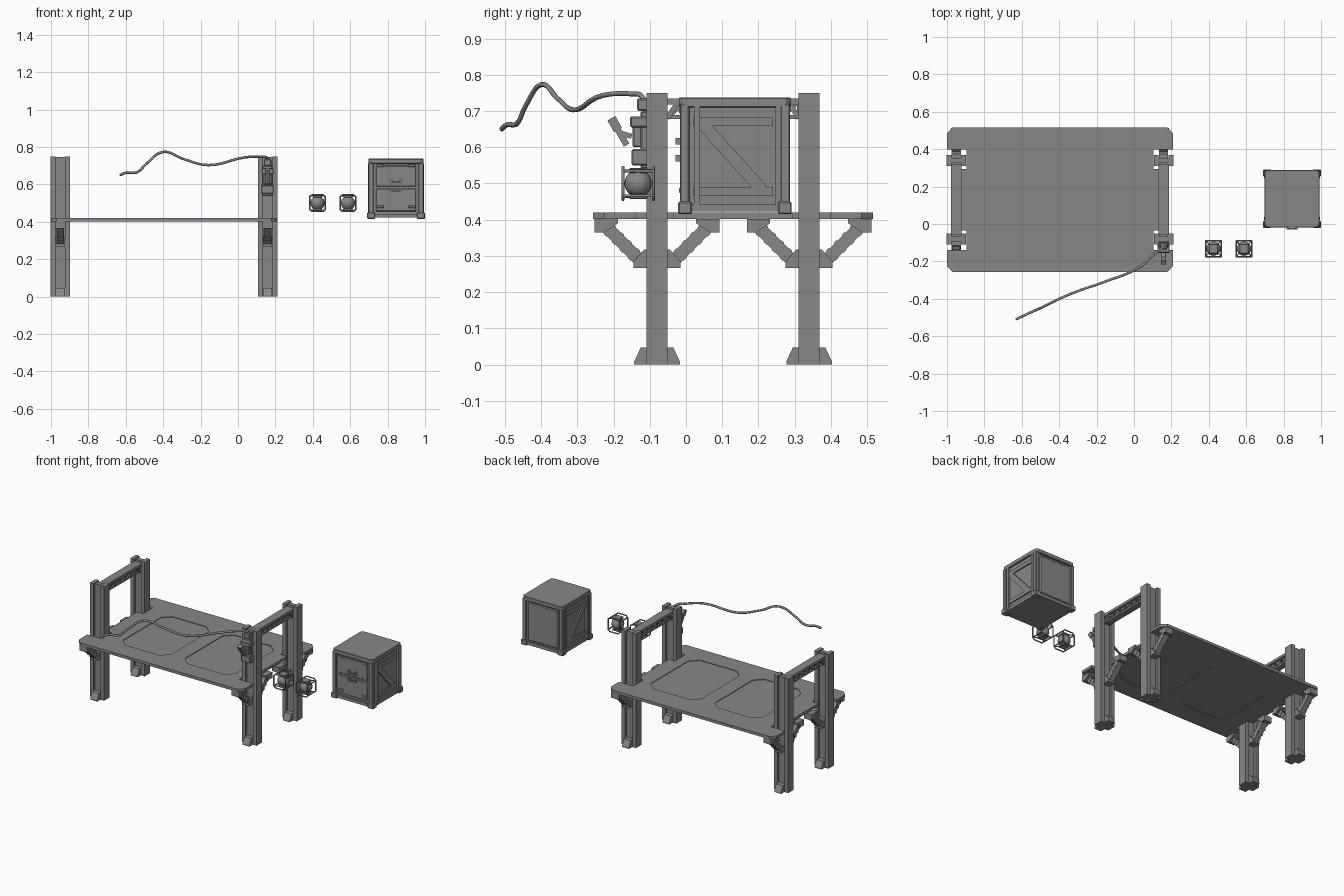
import bpy, bmesh, math
from mathutils import Vector

if "Cube" in bpy.data.objects:
    bpy.data.objects.remove(bpy.data.objects["Cube"], do_unlink=True)

COLOUR = (0.25, 0.243, 0.243, 1)
steel = bpy.data.materials.new("warm_grey")
steel.use_nodes = True
steel.diffuse_color = COLOUR
steel.node_tree.nodes["Principled BSDF"].inputs["Base Color"].default_value = COLOUR


def finish(name, bm, bevel=0):
    """Turn a bmesh into a named object, optionally with chamfered edges."""
    bmesh.ops.recalc_face_normals(bm, faces=bm.faces)
    if bevel:
        bmesh.ops.bevel(bm, geom=bm.edges[:], offset=bevel, segments=1, affect='EDGES')
    mesh = bpy.data.meshes.new(name)
    bm.to_mesh(mesh)
    bm.free()
    mesh.materials.append(steel)
    ob = bpy.data.objects.new(name, mesh)
    bpy.context.collection.objects.link(ob)
    return ob


def prism(name, outline, axis, lo, hi, bevel=0):
    """Extrude a 2D outline along an axis."""
    place = {'x': lambda u, v, w: (w, u, v),
             'y': lambda u, v, w: (u, w, v),
             'z': lambda u, v, w: (u, v, w)}[axis]
    bm = bmesh.new()
    face = bm.faces.new([bm.verts.new(place(u, v, lo)) for u, v in outline])
    new = bmesh.ops.extrude_face_region(bm, geom=[face])["geom"]
    shift = Vector(place(0, 0, hi - lo))
    bmesh.ops.translate(bm, vec=shift, verts=[g for g in new if isinstance(g, bmesh.types.BMVert)])
    return finish(name, bm, bevel)


def box(name, x, y, z, bevel=0):
    outline = [(x[0], y[0]), (x[1], y[0]), (x[1], y[1]), (x[0], y[1])]
    return prism(name, outline, 'z', z[0], z[1], bevel)


def strip(name, a, b, width, axis, lo, hi):
    """Straight bar from a to b, lying across the axis."""
    a, b = Vector(a), Vector(b)
    d = (b - a).normalized() * width / 2
    n = Vector((-d.y, d.x))
    return prism(name, [a + n, b + n, b - n, a - n], axis, lo, hi)


def tube(name, points, radius, kind='POLY'):
    curve = bpy.data.curves.new(name, 'CURVE')
    curve.dimensions = '3D'
    curve.bevel_depth = radius
    curve.bevel_resolution = 2
    curve.resolution_u = 6
    curve.use_fill_caps = True
    spline = curve.splines.new(kind)
    if kind == 'BEZIER':
        spline.bezier_points.add(len(points) - 1)
        for p, co in zip(spline.bezier_points, points):
            p.co = co
            p.handle_left_type = p.handle_right_type = 'AUTO'
    else:
        spline.points.add(len(points) - 1)
        for p, co in zip(spline.points, points):
            p.co = (*co, 1)
    curve.materials.append(steel)
    ob = bpy.data.objects.new(name, curve)
    bpy.context.collection.objects.link(ob)
    return ob


def smooth(ob):
    for p in ob.data.polygons:
        p.use_smooth = True


def chamfered(x, y, c):
    (a, b), (p, q) = x, y
    return [(a + c, p), (b - c, p), (b, p + c), (b, q - c),
            (b - c, q), (a + c, q), (a, q - c), (a, p + c)]


CX, CY = -0.396, 0.13      # centre of the table
PX, PY = 0.554, 0.21       # post offsets from that centre

# Table top: one quarter outline, mirrored round; notched at the posts
quarter = [(0.545, 0), (0.545, 0.165), (0.5, 0.165), (0.5, 0.268),
           (0.604, 0.268), (0.604, 0.355), (0.574, 0.387)]
outline = []
for sx, sy in ((1, 1), (-1, 1), (-1, -1), (1, -1)):
    pts = [p for p in quarter if p[1] or sy == 1]
    pts = pts if sx * sy == 1 else pts[::-1]
    outline += [(CX + sx * u, CY + sy * v) for u, v in pts]
table = prism("table_top", outline, 'z', 0.402, 0.42)

# Shallow panels sunk into both faces of the table
for x in ((-0.78, -0.43), (-0.33, 0.04)):
    for z in ((0.416, 0.43), (0.39, 0.406)):
        cutter = prism("panel_cutter", chamfered(x, (-0.13, 0.36), 0.05), 'z', *z)
        cutter.hide_render = True
        mod = table.modifiers.new("panel", 'BOOLEAN')
        mod.operation, mod.solver, mod.object = 'DIFFERENCE', 'EXACT', cutter
        bpy.context.view_layer.objects.active = table
        bpy.ops.object.modifier_apply(modifier=mod.name)
        bpy.data.objects.remove(cutter, do_unlink=True)

# Posts with feet, collars and diagonal braces
for sx in (-1, 1):
    x = CX + sx * PX
    for sy in (-1, 1):
        y = CY + sy * PY
        for s in (-1, 1):
            box("post_flange", sorted((x + s * 0.026, x + s * 0.052)), (y - 0.029, y + 0.029), (0, 0.75))
        box("post_web", (x - 0.03, x + 0.03), (y - 0.014, y + 0.014), (0, 0.745))
        foot = [(-0.063, 0), (0.063, 0), (0.063, 0.008), (0.045, 0.047), (-0.045, 0.047), (-0.063, 0.008)]
        prism("post_foot", [(y + u, v) for u, v in foot], 'x', x - 0.025, x + 0.025)
        collar = [(-0.065, 0.267), (0.065, 0.267), (0.065, 0.285), (0.035, 0.318), (-0.035, 0.318), (-0.065, 0.285)]
        prism("brace_collar", [(y + u, v) for u, v in collar], 'x', x - 0.025, x + 0.025)
        for s in (-1, 1):
            strip("diagonal_brace", (y + s * 0.045, 0.285), (y + s * 0.145, 0.385), 0.034, 'x', x - 0.018, x + 0.018)
            bracket = [(0.108, 0.402), (0.172, 0.402), (0.172, 0.365), (0.145, 0.365), (0.108, 0.39)]
            prism("brace_bracket", [(y + s * u, v) for u, v in bracket], 'x', x - 0.028, x + 0.028)
            for k in range(4):
                t = 0.06 + 0.022 * k
                strip("brace_rib", (y + s * t, 0.24 + t), (y + s * (t + 0.008), 0.248 + t),
                      0.038, 'x', x - 0.021, x + 0.021)

    # Lattice rail joining the two posts
    ends = (CY - PY + 0.02, CY + PY - 0.02)
    box("rail_top_chord", (x - 0.028, x + 0.028), ends, (0.718, 0.735))
    box("rail_bottom_chord", (x - 0.02, x + 0.02), ends, (0.678, 0.689))
    for k in range(7):
        y = CY + (k - 3) * 0.052
        strip("rail_lattice", (y - 0.022, 0.684), (y + 0.022, 0.722), 0.01, 'x', x - 0.014, x + 0.014)
        box("rail_upright", (x - 0.018, x + 0.018), (y + 0.02, y + 0.03), (0.68, 0.72))
    for s in (-1, 1):
        y = CY + s * (PY - 0.028)
        strip("rail_gusset", (y, 0.68), (y - s * 0.03, 0.725), 0.014, 'x', x - 0.025, x + 0.025)

# Tap fixture on the front left post
tx = 0.158
for name, w, y, z in (("tap_back_plate", 0.026, (-0.125, -0.09), (0.54, 0.70)),
                      ("tap_head", 0.033, (-0.155, -0.1), (0.655, 0.685)),
                      ("tap_body", 0.022, (-0.148, -0.1), (0.60, 0.66)),
                      ("tap_lower_block", 0.033, (-0.15, -0.1), (0.55, 0.595)),
                      ("tap_hose_socket", 0.02, (-0.135, -0.1), (0.70, 0.735))):
    box(name, (tx - w, tx + w), y, z, 0.004)
strip("lever_arm", (-0.15, 0.63), (-0.185, 0.64), 0.014, 'x', tx - 0.01, tx + 0.01)
strip("lever_handle", (-0.164, 0.606), (-0.195, 0.66), 0.017, 'x', tx - 0.012, tx + 0.012)
strip("lever_grip", (-0.188, 0.648), (-0.206, 0.68), 0.025, 'x', tx - 0.014, tx + 0.014)

# Hanging hose
hose = [(0.165, -0.11, 0.70), (0.16, -0.12, 0.738), (0.12, -0.15, 0.747), (0.03, -0.23, 0.743),
        (-0.16, -0.31, 0.703), (-0.29, -0.355, 0.735), (-0.40, -0.40, 0.773), (-0.49, -0.445, 0.71),
        (-0.54, -0.467, 0.665), (-0.6, -0.495, 0.662), (-0.63, -0.509, 0.65)]
tube("hose", hose, 0.007, 'BEZIER')

# Two caged lamps
for lx in (0.425, 0.588):
    centre = Vector((lx, -0.132, 0.5))
    bm = bmesh.new()
    bmesh.ops.create_uvsphere(bm, u_segments=20, v_segments=12, radius=0.038)
    bmesh.ops.translate(bm, vec=centre, verts=bm.verts)
    smooth(finish("lamp_globe", bm))
    for s in (-1, 1):
        z = 0.5 + s * 0.036
        box("lamp_cap", (lx - 0.025, lx + 0.025), (-0.157, -0.107), (z - 0.007, z + 0.007), 0.003)
        for rx, ry in ((0.042, 0.042),):
            for flip in (-1, 1):
                loop = [(u - lx + lx, v) for u, v in chamfered((-rx, rx), (-0.045, 0.045), 0.012)]
                loop.append(loop[0])
                tube("lamp_cage_side", [centre + Vector((u, s * ry, v)) for u, v in loop], 0.004)
                tube("lamp_cage_rung", [centre + Vector((flip * rx, -ry, s * 0.034)),
                                        centre + Vector((flip * rx, ry, s * 0.034))], 0.004)
                tube("lamp_cage_spoke", [centre + Vector((0, 0, s * 0.04)),
                                         centre + Vector((flip * rx, ry * s, s * 0.036))], 0.003)

# Crate: body, lid, base and corner posts
KX, KY = 0.845, 0.135
box("crate_body", (KX - 0.137, KX + 0.137), (KY - 0.142, KY + 0.142), (0.428, 0.728), 0.006)
prism("crate_lid", chamfered((KX - 0.147, KX + 0.147), (KY - 0.155, KY + 0.155), 0.014), 'z', 0.71, 0.737, 0.003)
prism("crate_base", chamfered((KX - 0.146, KX + 0.146), (KY - 0.152, KY + 0.152), 0.014), 'z', 0.422, 0.442)
for sx in (-1, 1):
    for sy in (-1, 1):
        x, y = KX + sx * 0.134, KY + sy * 0.139
        box("crate_corner_post", (x - 0.013, x + 0.013), (y - 0.013, y + 0.013), (0.43, 0.72), 0.003)
        x, y = KX + sx * 0.133, KY + sy * 0.138
        box("crate_foot", (x - 0.021, x + 0.021), (y - 0.019, y + 0.019), (0.415, 0.45), 0.004)
    # Side frame with a diagonal board
    inner, outer = sorted((KX + sx * 0.13, KX + sx * 0.145))
    for z in (0.478, 0.67):
        box("side_rail", (inner, outer), (KY - 0.115, KY + 0.105), (z - 0.012, z + 0.012))
    for y in (KY - 0.105, KY + 0.12):
        box("side_strap", sorted((KX + sx * 0.13, KX + sx * 0.15)), (y - 0.008, y + 0.008), (0.43, 0.712))
    strip("side_diagonal", (KY - 0.09, 0.665), (KY + 0.075, 0.482), 0.034, 'x', inner, outer)

# Crate doors and handles on the front, plain raised panel on the back
front = KY - 0.142
for z in ((0.455, 0.578), (0.588, 0.7)):
    box("front_door", (KX - 0.108, KX + 0.108), (front - 0.006, front + 0.01), z, 0.004)
for z, d in ((0.612, 1), (0.565, -1)):
    box("door_handle", (KX - 0.022, KX + 0.022), (front - 0.022, front - 0.014), (z - 0.004, z + 0.004))
    for s in (-1, 1):
        x = KX + s * 0.024
        box("handle_mount", (x - 0.006, x + 0.006), (front - 0.022, front), (z - 0.004, z + 0.014))
for s in (-1, 1):
    for z in (0.48, 0.7):
        x = KX + s * 0.085
        box("door_hinge", (x - 0.018, x + 0.018), (front - 0.012, front), (z - 0.007, z + 0.007), 0.002)
box("back_panel", (KX - 0.11, KX + 0.11), (KY + 0.13, KY + 0.147), (0.45, 0.7), 0.005)
